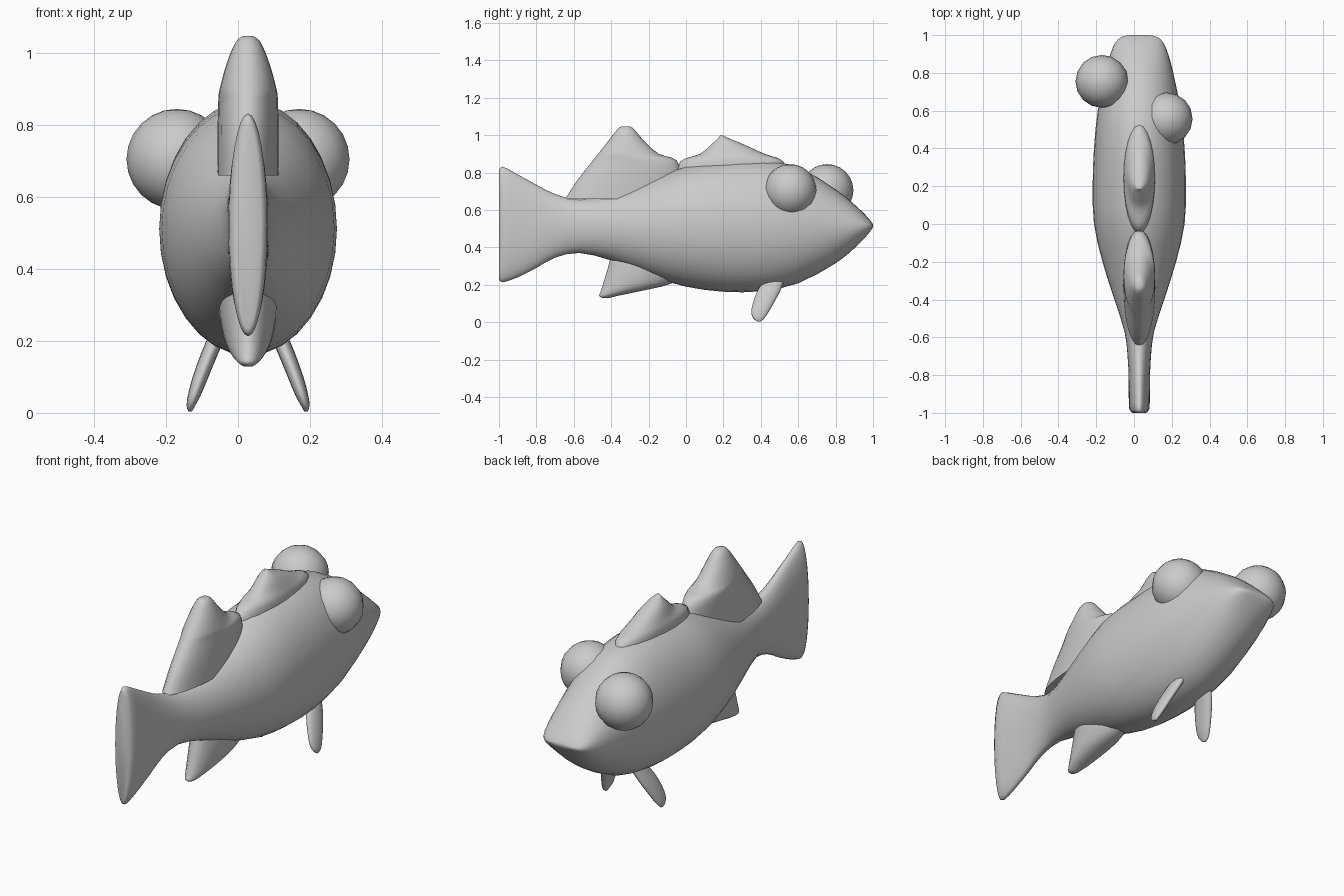
import bpy, bmesh, math
from mathutils import Vector

cube = bpy.data.objects.get("Cube")
if cube:
    bpy.data.objects.remove(cube)

MID = 0.028  # symmetry plane of the body

grey = bpy.data.materials.new("plain grey")
grey.use_nodes = True
grey.diffuse_color = (0.6, 0.6, 0.6, 1)
grey.node_tree.nodes["Principled BSDF"].inputs["Base Color"].default_value = (0.6, 0.6, 0.6, 1)


def finish(bm, name, angle=60):
    bmesh.ops.recalc_face_normals(bm, faces=bm.faces)
    mesh = bpy.data.meshes.new(name)
    bm.to_mesh(mesh)
    bm.free()
    mesh.materials.append(grey)
    obj = bpy.data.objects.new(name, mesh)
    bpy.context.collection.objects.link(obj)
    bpy.ops.object.select_all(action='DESELECT')
    obj.select_set(True)
    bpy.context.view_layer.objects.active = obj
    bpy.ops.object.shade_smooth_by_angle(angle=math.radians(angle))
    return obj


def smooth_stations(rows, steps):
    """Catmull-Rom interpolation between rows of numbers."""
    out = []
    for i in range(len(rows) - 1):
        a, b, c, d = (rows[max(0, min(len(rows) - 1, i + k))] for k in (-1, 0, 1, 2))
        for s in range(steps):
            t = s / steps
            out.append([q + t / 2 * (r - p + t * (2*p - 5*q + 4*r - w + t * (3*(q - r) + w - p)))
                        for p, q, r, w in zip(a, b, c, d)])
    return out + [rows[-1]]


def loft(name, rings, sides=32, angle=60):
    """Skin elliptical rings given as (centre, axis u, axis v)."""
    bm = bmesh.new()
    loops = []
    for centre, u, v in rings:
        angles = [2 * math.pi * k / sides for k in range(sides)]
        loops.append([bm.verts.new(Vector(centre) + Vector(u) * math.cos(a) + Vector(v) * math.sin(a))
                      for a in angles])
    for lo, hi in zip(loops, loops[1:]):
        for k in range(sides):
            n = (k + 1) % sides
            bm.faces.new((lo[k], lo[n], hi[n], hi[k]))
    bm.faces.new(loops[0])
    bm.faces.new(loops[-1])
    return finish(bm, name, angle)


# Body and tail: y, bottom, top, half width
body = [(-1.0, .23, .81, .035), (-.98, .213, .832, .053), (-.9, .24, .79, .056),
        (-.8, .29, .735, .057), (-.7, .345, .685, .062), (-.57, .37, .655, .078),
        (-.4, .33, .685, .132), (-.2, .25, .76, .195), (0, .19, .835, .24),
        (.2, .163, .86, .247), (.4, .165, .866, .24), (.6, .208, .83, .22),
        (.8, .315, .71, .18), (.9, .395, .63, .153), (.96, .455, .573, .127),
        (.99, .492, .538, .095), (1.0, .51, .522, .05)]
loft("body", [((MID, y, (lo + hi) / 2), (w, 0, 0), (0, 0, (hi - lo) / 2))
              for y, lo, hi, w in smooth_stations(body, 2)])


# Upright fins: z, rear y, front y, half width
def fin(name, rows):
    loft(name, [((MID, (a + b) / 2, z), (w, 0, 0), (0, (b - a) / 2, 0))
                for z, a, b, w in smooth_stations(rows, 3)], 24)


fin("rear_dorsal_fin", [(.66, -.645, -.02, .085), (.76, -.58, -.02, .085), (.865, -.498, -.05, .083),
                        (.9, -.47, -.145, .079), (.97, -.415, -.225, .06),
                        (1.03, -.368, -.275, .035), (1.047, -.345, -.3, .015)])
fin("front_dorsal_fin", [(.76, -.06, .54, .085), (.86, -.03, .52, .082), (.9, .075, .42, .07),
                         (.95, .135, .31, .05), (.985, .173, .225, .025), (.998, .182, .197, .01)])
fin("lower_rear_fin", [(.38, -.395, .1, .085), (.3, -.415, .05, .083), (.21, -.442, -.07, .068),
                       (.165, -.456, -.25, .048), (.14, -.464, -.37, .028), (.129, -.445, -.41, .012)])

# Paired belly fins: z, rear y, front y, offset from the middle, half thickness
belly = [(.24, .43, .53, .075, .024), (.17, .383, .505, .105, .024), (.1, .357, .468, .132, .022),
         (.05, .349, .439, .149, .018), (.02, .36, .418, .159, .012), (.004, .38, .4, .161, .005)]
for side, name in ((1, "left_belly_fin"), (-1, "right_belly_fin")):
    loft(name, [((MID + side * x, (a + b) / 2, z), (t, 0, 0), (0, (b - a) / 2, 0))
                for z, a, b, x, t in smooth_stations(belly, 2)], 16)

# Staggered bulging eyes
for name, x, y in (("left_eye", .17, .557), ("right_eye", -.17, .755)):
    bm = bmesh.new()
    bmesh.ops.create_uvsphere(bm, u_segments=16, v_segments=12, radius=.14)
    bmesh.ops.translate(bm, verts=bm.verts, vec=(x, y, .705))
    finish(bm, name)
